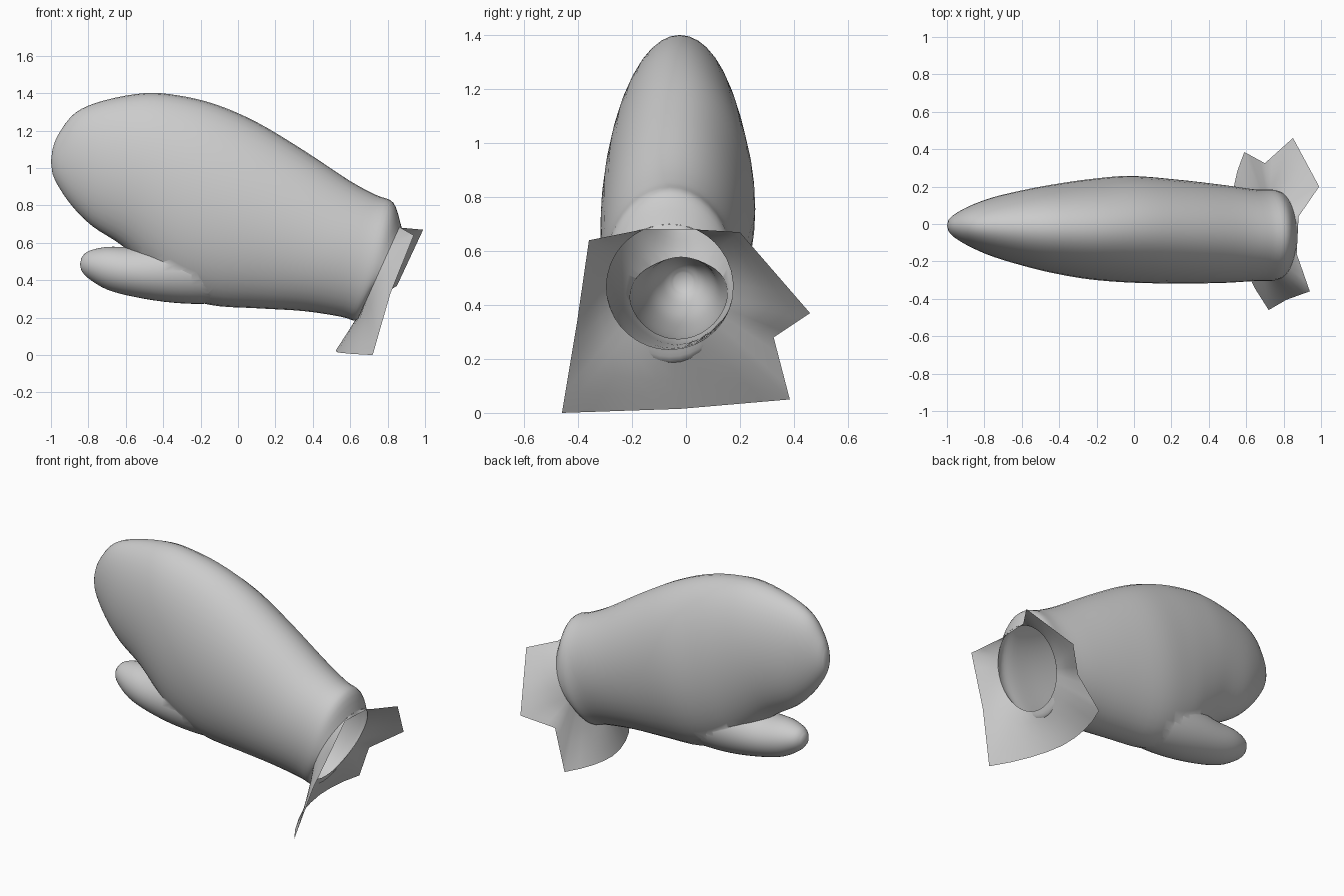
import bpy, bmesh
from math import sin, cos, tau, radians
from mathutils import Vector

if "Cube" in bpy.data.objects:
    bpy.data.objects.remove(bpy.data.objects["Cube"])

N = 40


def ring_point(s, a):
    """Point on an elliptical section (bottom x,z, top x,z, centre y, half width)."""
    bx, bz, tx, tz, cy, hw = s
    k = sin(a) / 2
    return Vector(((bx + tx) / 2 + (tx - bx) * k, cy + hw * cos(a),
                   (bz + tz) / 2 + (tz - bz) * k))


def smooth_sections(secs, steps=4):
    """Catmull-Rom interpolation between sections."""
    out = []
    for i in range(len(secs) - 1):
        p0, p1 = secs[max(i - 1, 0)], secs[i]
        p2, p3 = secs[i + 1], secs[min(i + 2, len(secs) - 1)]
        for j in range(steps):
            t = j / steps
            out.append([0.5 * (2 * b + (c - a) * t + (2 * a - 5 * b + 4 * c - d) * t * t
                               + (3 * b - a - 3 * c + d) * t ** 3)
                        for a, b, c, d in zip(p0, p1, p2, p3)])
    return out + [list(secs[-1])]


def make_object(name, bm):
    me = bpy.data.meshes.new(name)
    for f in bm.faces:
        f.smooth = True
    bm.to_mesh(me)
    bm.free()
    ob = bpy.data.objects.new(name, me)
    bpy.context.collection.objects.link(ob)
    return ob


def loft(name, secs, tip):
    bm = bmesh.new()
    rings = [[bm.verts.new(ring_point(s, tau * i / N)) for i in range(N)]
             for s in smooth_sections(secs)]
    for r, q in zip(rings, rings[1:]):
        for i in range(N):
            j = (i + 1) % N
            bm.faces.new((r[i], r[j], q[j], q[i]))
    end = bm.verts.new(tip)
    for i in range(N):
        bm.faces.new((rings[-1][i], rings[-1][(i + 1) % N], end))
    bm.faces.new(rings[0])
    bmesh.ops.recalc_face_normals(bm, faces=bm.faces)
    return make_object(name, bm)


# Hand of the mitten, from the pinched wrist opening to the finger tip
wrist = (.66, .235, .87, .70, -.06, .235)
body = loft("mitten_body", [
    wrist,
    (.63, .185, .83, .815, -.06, .245),
    (.55, .205, .74, .855, -.06, .245),
    (.35, .235, .6, .93, -.053, .262),
    (.1, .25, .35, 1.095, -.04, .278),
    (-.15, .268, .1, 1.245, -.028, .285),
    (-.35, .34, -.12, 1.34, -.028, .268),
    (-.49, .46, -.32, 1.388, -.026, .242),
    (-.62, .585, -.5, 1.40, -.022, .21),
    (-.78, .69, -.72, 1.36, -.016, .16),
    (-.89, .80, -.87, 1.295, -.012, .108),
    (-.965, .91, -.96, 1.18, -.01, .06),
    (-.992, .97, -.992, 1.1, -.008, .03),
], (-1, -.008, 1.035))

# Thumb, merged into the body
thumb = loft("thumb", [
    (.05, .30, .05, .70, -.03, .17),
    (-.15, .275, -.15, .66, -.03, .185),
    (-.35, .28, -.35, .62, -.025, .175),
    (-.55, .31, -.55, .58, -.02, .15),
    (-.7, .35, -.7, .578, -.015, .12),
    (-.8, .41, -.8, .555, -.01, .075),
    (-.837, .45, -.837, .52, -.01, .035),
], (-.845, -.01, .485))
mod = body.modifiers.new("join_thumb", 'BOOLEAN')
mod.operation = 'UNION'
mod.solver = 'EXACT'
mod.object = thumb
bpy.context.view_layer.objects.active = body
body.select_set(True)
bpy.ops.object.modifier_apply(modifier=mod.name)
bpy.data.objects.remove(thumb)

# Open the wrist (its cap is the only many-sided face)
bm = bmesh.new()
bm.from_mesh(body.data)
cap = max(bm.faces, key=lambda f: len(f.verts))
bmesh.ops.delete(bm, geom=[cap], context='FACES_ONLY')
bm.to_mesh(body.data)
bm.free()
bpy.ops.object.shade_smooth_by_angle(angle=radians(50))

# Ragged flared cuff: wrist angle in degrees, then outer x, y, z
rim = [
    (149, .94, -.36, .64), (190, .815, -.405, .33), (229, .72, -.46, .0),
    (270, .53, -.02, .015), (317, .59, .385, .05), (335, .70, .325, .28),
    (350, .85, .46, .37), (399, .99, .20, .67), (425, .88, .04, .68),
    (472, .87, -.16, .68), (509, .94, -.36, .64),
]
# the bottom edge bows backward between its two corners
bm = bmesh.new()
cols = []
for a, b in zip(rim, rim[1:]):
    for j in range(4):
        t = j / 4
        ang, x, y, z = [p + (q - p) * t for p, q in zip(a, b)]
        if 229 < ang < 317:
            x -= .12 * t * (1 - t)
        inner, outer = ring_point(wrist, radians(ang)), Vector((x, y, z))
        cols.append([bm.verts.new(inner.lerp(outer, k / 4)) for k in range(5)])
for c, d in zip(cols, cols[1:] + cols[:1]):
    for k in range(4):
        bm.faces.new((c[k], d[k], d[k + 1], c[k + 1]))
bmesh.ops.recalc_face_normals(bm, faces=bm.faces)
make_object("flared_cuff", bm)
